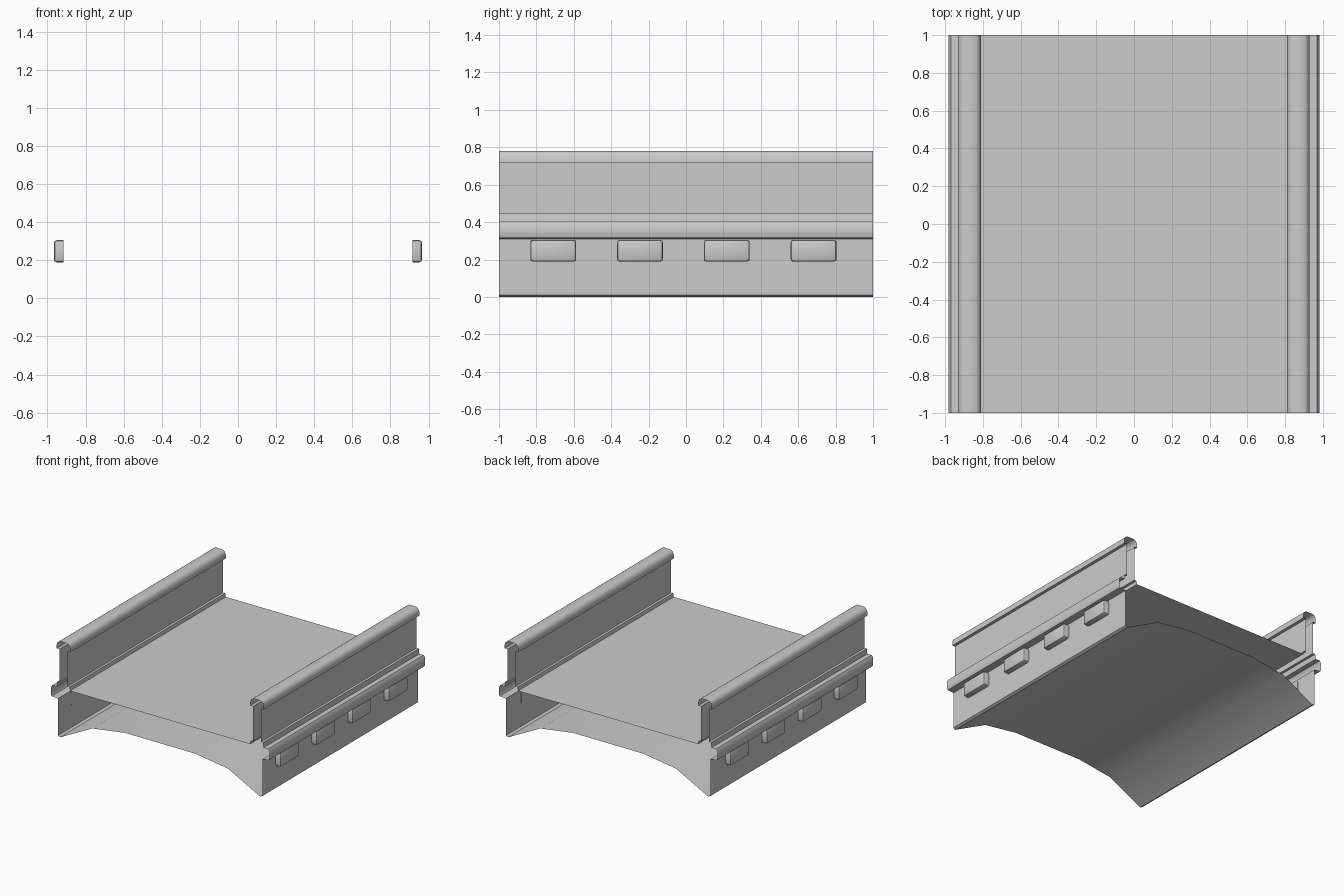
import bpy, bmesh, math

if "Cube" in bpy.data.objects:
    bpy.data.objects.remove(bpy.data.objects["Cube"])


def finish(name, bm, angle=50):
    me = bpy.data.meshes.new(name)
    bm.to_mesh(me)
    bm.free()
    ob = bpy.data.objects.new(name, me)
    bpy.context.collection.objects.link(ob)
    bpy.ops.object.select_all(action='DESELECT')
    ob.select_set(True)
    bpy.context.view_layer.objects.active = ob
    bpy.ops.object.shade_smooth_by_angle(angle=math.radians(angle))
    return ob


def strip(name, points, flip=False):
    """Open-ended sheet: an x/z profile swept along the whole length."""
    bm = bmesh.new()
    rows = [[bm.verts.new((x, y, z)) for y in (-1, 1)] for x, z in points]
    for a, b in zip(rows, rows[1:]):
        f = bm.faces.new((a[0], b[0], b[1], a[1]))
        if flip:
            f.normal_flip()
    return finish(name, bm)


# Profiles of the right half, running from the bottom outside to the deck
lower_wall = [(.9, 0), (.92, .01), (.92, .31)]
ledge = [(.92, .31), (.975, .315), (.982, .33), (.982, .385), (.97, .405),
         (.93, .405), (.925, .445), (.905, .445)]
outer_wall = [(.905, .445), (.905, .715)]
rail_cap = [(.905, .715), (.93, .715), (.93, .745), (.922, .767), (.905, .78),
            (.835, .78), (.818, .767), (.81, .745), (.81, .715), (.835, .715)]
inner_wall = [(.835, .715), (.835, .43), (.815, .43), (.81, .402)]

# Side sheets, mirrored left and right
for side, s in (("right", 1), ("left", -1)):
    for part, pts in (("lower_wall", lower_wall), ("ledge", ledge),
                      ("outer_wall", outer_wall), ("rail_cap", rail_cap),
                      ("inner_wall", inner_wall)):
        strip(f"{side}_{part}", [(s * x, z) for x, z in pts], s > 0)

    # Row of bevelled blocks on the lower wall
    for i in range(4):
        y = -.71 + i * .464
        bm = bmesh.new()
        bmesh.ops.create_cube(bm, size=1)
        for v in bm.verts:
            v.co = (s * .9415 + v.co.x * .049, y + v.co.y * .245,
                    .247 + v.co.z * .116)
        edges = [e for e in bm.edges
                 if any(v.co.x * s > .95 for v in e.verts)]
        bmesh.ops.bevel(bm, geom=edges, offset=.015, segments=2,
                        profile=.5, affect='EDGES')
        finish(f"{side}_block_{i + 1}", bm, 40)

# Flat deck and arched underside
strip("deck", [(.81, .402), (-.81, .402)], True)
arch = [(.9, 0), (.61, .15), (.31, .193)]
strip("arched_underside", [(-x, z) for x, z in arch] + arch[::-1])

# Make sheet normals face outward
for ob in bpy.data.objects:
    ob.data.update()
    if ob.name == "deck" and ob.data.polygons[0].normal.z < 0:
        ob.data.flip_normals()
    elif ob.name == "arched_underside" and ob.data.polygons[2].normal.z > 0:
        ob.data.flip_normals()
    elif ob.name.endswith(("lower_wall", "outer_wall")):
        p = ob.data.polygons[-1]
        if p.normal.x * p.center.x < 0:
            ob.data.flip_normals()
    elif ob.name.endswith("inner_wall"):
        p = ob.data.polygons[0]
        if p.normal.x * p.center.x > 0:
            ob.data.flip_normals()
    elif ob.name.endswith(("ledge", "rail_cap")):
        p = ob.data.polygons[4]
        if p.normal.z < 0:
            ob.data.flip_normals()
